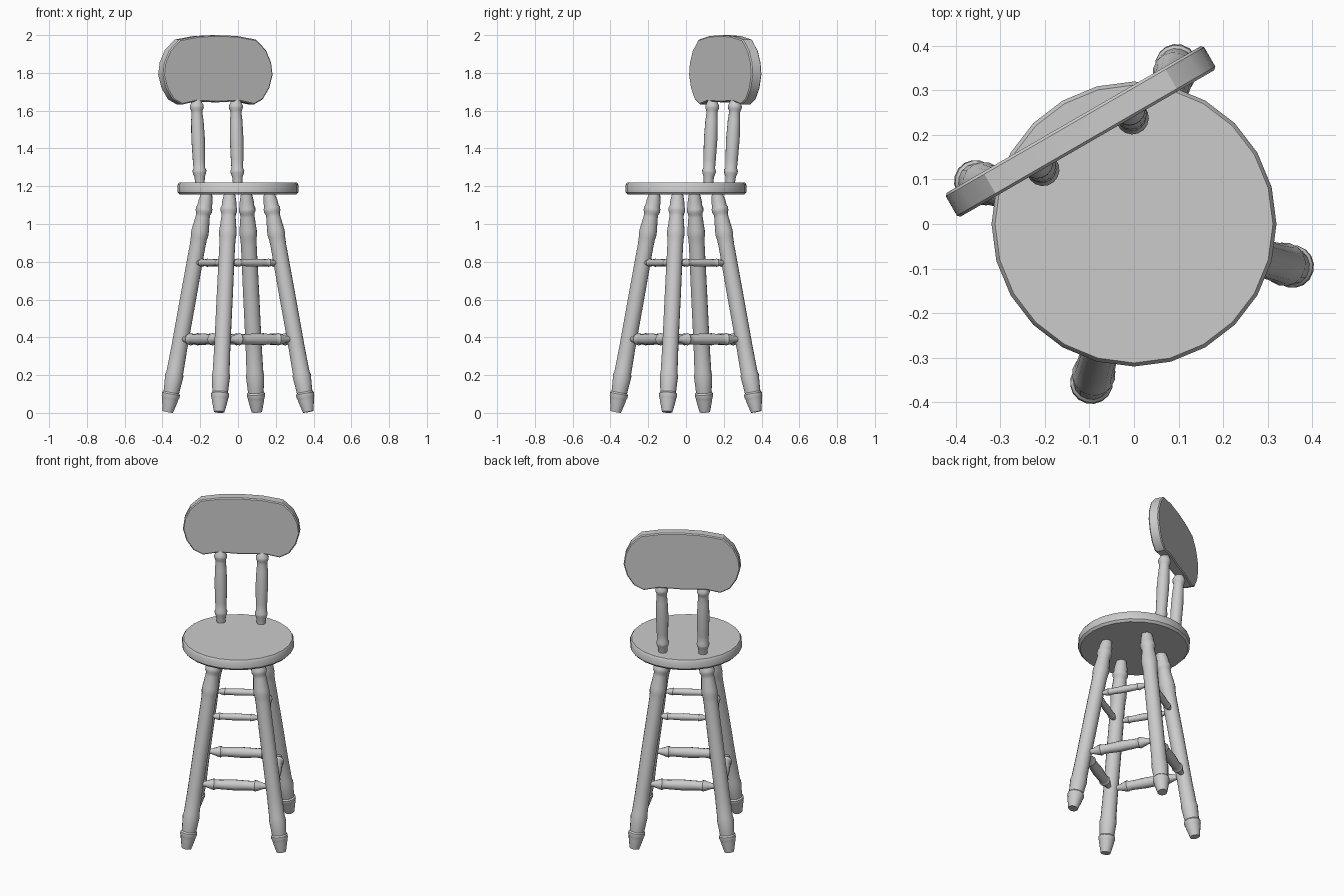
import bpy, bmesh, math
from mathutils import Matrix, Vector

if "Cube" in bpy.data.objects:
    bpy.data.objects.remove(bpy.data.objects["Cube"])

TURN = Matrix.Rotation(math.radians(30), 4, 'Z')  # whole stool is turned 30 degrees


def finish(name, bm, matrix, angle=35):
    bmesh.ops.recalc_face_normals(bm, faces=bm.faces[:])
    mesh = bpy.data.meshes.new(name)
    bm.to_mesh(mesh)
    bm.free()
    ob = bpy.data.objects.new(name, mesh)
    bpy.context.collection.objects.link(ob)
    ob.matrix_world = TURN @ matrix
    bpy.ops.object.select_all(action='DESELECT')
    bpy.context.view_layer.objects.active = ob
    ob.select_set(True)
    bpy.ops.object.shade_smooth_by_angle(angle=math.radians(angle))
    return ob


def turned(name, a, b, profile, sides=16):
    """Lathe a (fraction along, radius) profile along the line a-b."""
    a, b = Vector(a), Vector(b)
    axis = b - a
    bm = bmesh.new()
    rings = []
    for t, r in profile:
        rings.append([bm.verts.new((r * math.cos(k * math.tau / sides),
                                    r * math.sin(k * math.tau / sides),
                                    t * axis.length)) for k in range(sides)])
    for lo, hi in zip(rings, rings[1:]):
        for k in range(sides):
            n = (k + 1) % sides
            bm.faces.new((lo[k], lo[n], hi[n], hi[k]))
    bm.faces.new(rings[0][::-1])
    bm.faces.new(rings[-1])
    rot = axis.to_track_quat('Z', 'Y').to_matrix().to_4x4()
    return finish(name, bm, Matrix.Translation(a) @ rot)


# Round seat
turned("seat", (0, 0, 1.155), (0, 0, 1.22),
       [(0, 0.308), (0.2, 0.32), (0.82, 0.32), (1, 0.312)], 24)

# Splayed turned legs
LEG = [(0, 0.028), (0.05, 0.042), (0.062, 0.044), (0.07, 0.048), (0.083, 0.048),
       (0.09, 0.042), (0.105, 0.043), (0.165, 0.049), (0.18, 0.045), (0.3, 0.043),
       (0.55, 0.043), (0.76, 0.042), (0.795, 0.044), (0.81, 0.047), (0.83, 0.046),
       (0.89, 0.038), (0.905, 0.038), (0.915, 0.044), (0.93, 0.044),
       (0.94, 0.039), (0.96, 0.038), (1, 0.028)]
FOOT, TOP, TOP_Z = 0.272, 0.12, 1.165
CORNERS = [(-1, -1, "front_left"), (1, -1, "front_right"),
           (1, 1, "back_right"), (-1, 1, "back_left")]
for sx, sy, label in CORNERS:
    turned(label + "_leg", (sx * FOOT, sy * FOOT, 0.005),
           (sx * TOP, sy * TOP, TOP_Z), LEG)

# Two rings of spindle stretchers between neighbouring legs
HALF_RUNG = [(0, 0.45), (0.12, 0.5), (0.21, 0.92), (0.235, 1.0),
             (0.255, 0.85), (0.3, 0.82), (0.5, 0.95)]
for level, z, thick in (("lower", 0.39, 0.033), ("upper", 0.795, 0.022)):
    h = FOOT + (TOP - FOOT) * z / TOP_Z
    prof = [(t, r * thick) for t, r in HALF_RUNG]
    prof += [(1 - t, r) for t, r in prof[-2::-1]]
    for i, label in enumerate(("front", "right", "back", "left")):
        p, q = CORNERS[i], CORNERS[(i + 1) % 4]
        turned(f"{level}_{label}_stretcher", (p[0] * h, p[1] * h, z),
               (q[0] * h, q[1] * h, z), prof, 12)

# Back posts
POST = [(0, 0.024), (0.1, 0.028), (0.14, 0.035), (0.17, 0.037), (0.2, 0.031),
        (0.3, 0.033), (0.55, 0.036), (0.75, 0.033), (0.84, 0.029), (0.87, 0.031),
        (0.9, 0.037), (0.925, 0.037), (0.96, 0.029), (1, 0.022)]
for s, label in ((-1, "left"), (1, "right")):
    turned(label + "_back_post", (s * 0.115, 0.203, 1.205),
           (s * 0.12, 0.232, 1.66), POST)

# Backrest panel: half outline, mirrored
half = [(0, 2.0), (0.12, 1.995), (0.235, 1.976), (0.295, 1.92), (0.326, 1.855),
        (0.335, 1.79), (0.315, 1.72), (0.275, 1.66), (0.22, 1.632),
        (0.13, 1.65), (0, 1.644)]
outline = half + [(-x, z) for x, z in half[-2:0:-1]]
bm = bmesh.new()
face = bm.faces.new([bm.verts.new((x, -0.031, z)) for x, z in outline])
res = bmesh.ops.extrude_face_region(bm, geom=[face], use_keep_orig=True)
bmesh.ops.translate(bm, vec=(0, 0.062, 0),
                    verts=[g for g in res["geom"] if isinstance(g, bmesh.types.BMVert)])
rim = [e for e in bm.edges if abs(e.verts[0].co.y - e.verts[1].co.y) < 1e-5]
bmesh.ops.bevel(bm, geom=rim, offset=0.006, segments=1, affect='EDGES')
finish("backrest", bm, Matrix.Translation((0, 0.24, 0)), 30)
